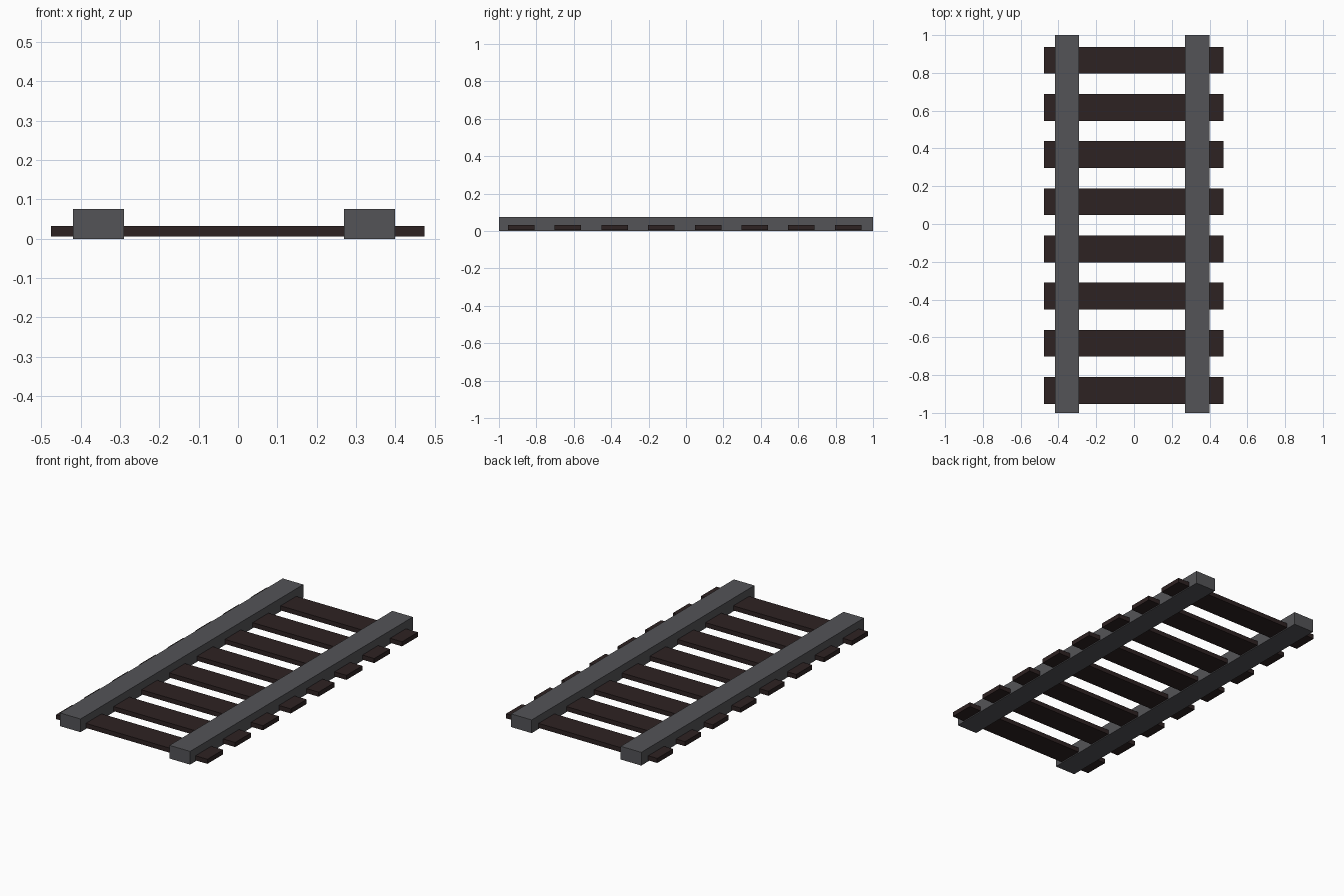
import bpy
import bmesh
from mathutils import Vector

if "Cube" in bpy.data.objects:
    bpy.data.objects.remove(bpy.data.objects["Cube"])


def material(name, rgb):
    m = bpy.data.materials.new(name)
    m.diffuse_color = (*rgb, 1.0)
    m.use_nodes = True
    m.node_tree.nodes["Principled BSDF"].inputs["Base Color"].default_value = m.diffuse_color
    return m


steel = material("rail_grey", (0.088, 0.088, 0.096))
wood = material("dark_brown", (0.027, 0.016, 0.016))


def box(name, lo, hi, mat):
    """Flat-shaded box between two corners, with its origin at the centre."""
    lo, hi = Vector(lo), Vector(hi)
    bm = bmesh.new()
    bmesh.ops.create_cube(bm, size=1.0)
    bmesh.ops.scale(bm, vec=hi - lo, verts=bm.verts)
    mesh = bpy.data.meshes.new(name)
    bm.to_mesh(mesh)
    bm.free()
    mesh.materials.append(mat)
    obj = bpy.data.objects.new(name, mesh)
    obj.location = (lo + hi) / 2
    bpy.context.collection.objects.link(obj)
    return obj


# Two long rails
box("left_rail", (-0.419, -1, 0), (-0.29, 1, 0.075), steel)
box("right_rail", (0.27, -1, 0), (0.399, 1, 0.075), steel)

# Eight wooden sleepers passing through the rails
for i in range(8):
    y = -0.881 + i * 0.2497
    box(f"sleeper_{i + 1}", (-0.476, y - 0.071, 0.006), (0.474, y + 0.071, 0.032), wood)
